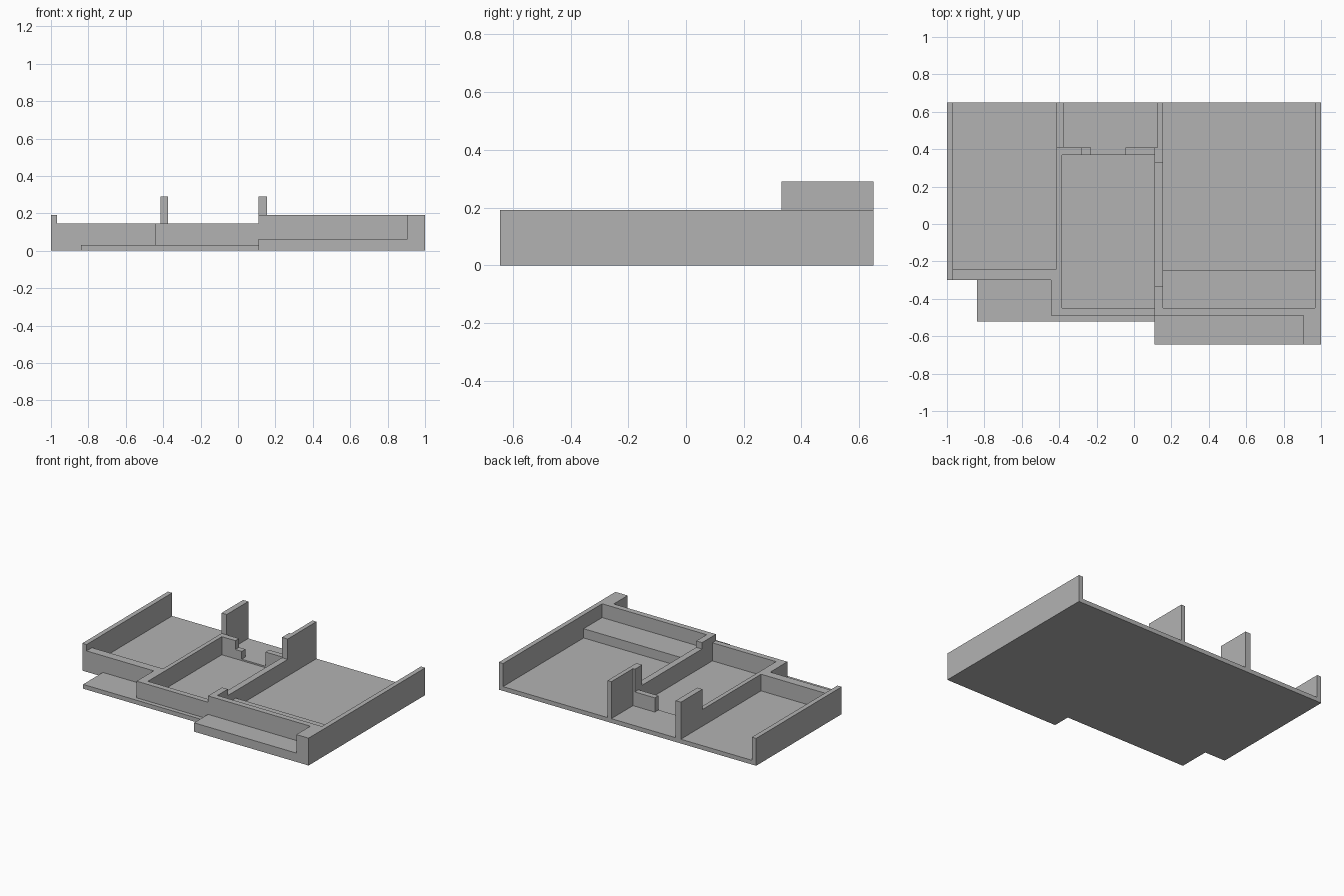
import bpy
import bmesh

cube = bpy.data.objects.get("Cube")
if cube:
    bpy.data.objects.remove(cube, do_unlink=True)

grey = bpy.data.materials.new("plain grey")
grey.use_nodes = True
colour = (0.45, 0.45, 0.45, 1)
grey.diffuse_color = colour
grey.node_tree.nodes["Principled BSDF"].inputs["Base Color"].default_value = colour


def prism(name, outline, z0, z1):
    """Extrude a flat outline from z0 up to z1."""
    bm = bmesh.new()
    base = bm.faces.new([bm.verts.new((x, y, z0)) for x, y in outline])
    top = bmesh.ops.extrude_face_region(bm, geom=[base])["geom"]
    verts = [v for v in top if isinstance(v, bmesh.types.BMVert)]
    bmesh.ops.translate(bm, verts=verts, vec=(0, 0, z1 - z0))
    bmesh.ops.recalc_face_normals(bm, faces=bm.faces)
    mesh = bpy.data.meshes.new(name)
    bm.to_mesh(mesh)
    bm.free()
    mesh.materials.append(grey)
    obj = bpy.data.objects.new(name, mesh)
    bpy.context.collection.objects.link(obj)
    return obj


def box(name, x0, x1, y0, y1, z0, z1):
    return prism(name, [(x0, y0), (x1, y0), (x1, y1), (x0, y1)], z0, z1)


# Shared plan lines and levels
BACK, FRONT, FACADE, INNER = 0.65, -0.645, -0.49, -0.45
ROOM_L, ROOM_R, ROOM_BACK, HALL = -0.385, 0.11, 0.37, 0.41
WALL_L, WALL_R = -0.415, 0.155
FLOOR, LOW, HIGH, TALL = 0.03, 0.147, 0.192, 0.29

# Floor slabs, with a slightly sunken middle room
box("left_floor", -1, ROOM_L, -0.3, BACK, 0, FLOOR)
box("hall_floor", ROOM_L, ROOM_R, ROOM_BACK, BACK, 0, FLOOR)
box("middle_floor", ROOM_L, ROOM_R, INNER, ROOM_BACK, 0, 0.02)
box("right_floor", ROOM_R, 1, FRONT, BACK, 0, FLOOR)
prism("porch", [(-0.84, -0.52), (ROOM_R, -0.52), (ROOM_R, INNER),
                (ROOM_L, INNER), (ROOM_L, -0.3), (-0.84, -0.3)], 0, FLOOR)

# Raised platform outside and bench inside the right room
box("front_platform", ROOM_R, 0.905, FRONT, FACADE, FLOOR, 0.062)
box("right_bench", WALL_R, 0.967, INNER, -0.245, FLOOR, 0.095)

# Outer walls
box("left_outer_wall", -1, -0.967, -0.3, BACK, FLOOR, HIGH)
prism("right_outer_wall", [(0.905, FRONT), (1, FRONT), (1, BACK),
                           (0.967, BACK), (0.967, FACADE), (0.905, FACADE)], FLOOR, HIGH)
box("right_front_wall", WALL_R, 0.967, FACADE, INNER, FLOOR, HIGH)

# Low wall running along the left and middle rooms
prism("low_wall", [(-0.967, -0.3), (-0.445, -0.3), (-0.445, FACADE), (ROOM_R, FACADE),
                   (ROOM_R, INNER), (ROOM_L, INNER), (ROOM_L, HALL), (WALL_L, HALL),
                   (WALL_L, -0.24), (-0.967, -0.24)], FLOOR, LOW)

# Wall between the middle and right rooms
box("divider_front", ROOM_R, WALL_R, FACADE, -0.335, FLOOR, HIGH)
box("divider_middle", ROOM_R, WALL_R, -0.335, 0.33, FLOOR, LOW)
prism("divider_tall", [(ROOM_R, 0.33), (WALL_R, 0.33), (WALL_R, BACK), (0.125, BACK),
                       (0.125, HALL), (ROOM_R, HALL)], FLOOR, TALL)

# Tall wall on the left of the hall
box("hall_left_wall", WALL_L, -0.375, HALL, BACK, FLOOR, TALL)

# Stubs either side of the opening into the hall
for name, x0, x1, top in [("left_stub", ROOM_L, -0.28, LOW),
                          ("left_stub_step", -0.28, -0.23, 0.085),
                          ("right_stub", -0.045, ROOM_R, 0.13)]:
    box(name, x0, x1, ROOM_BACK, HALL, FLOOR, top)
